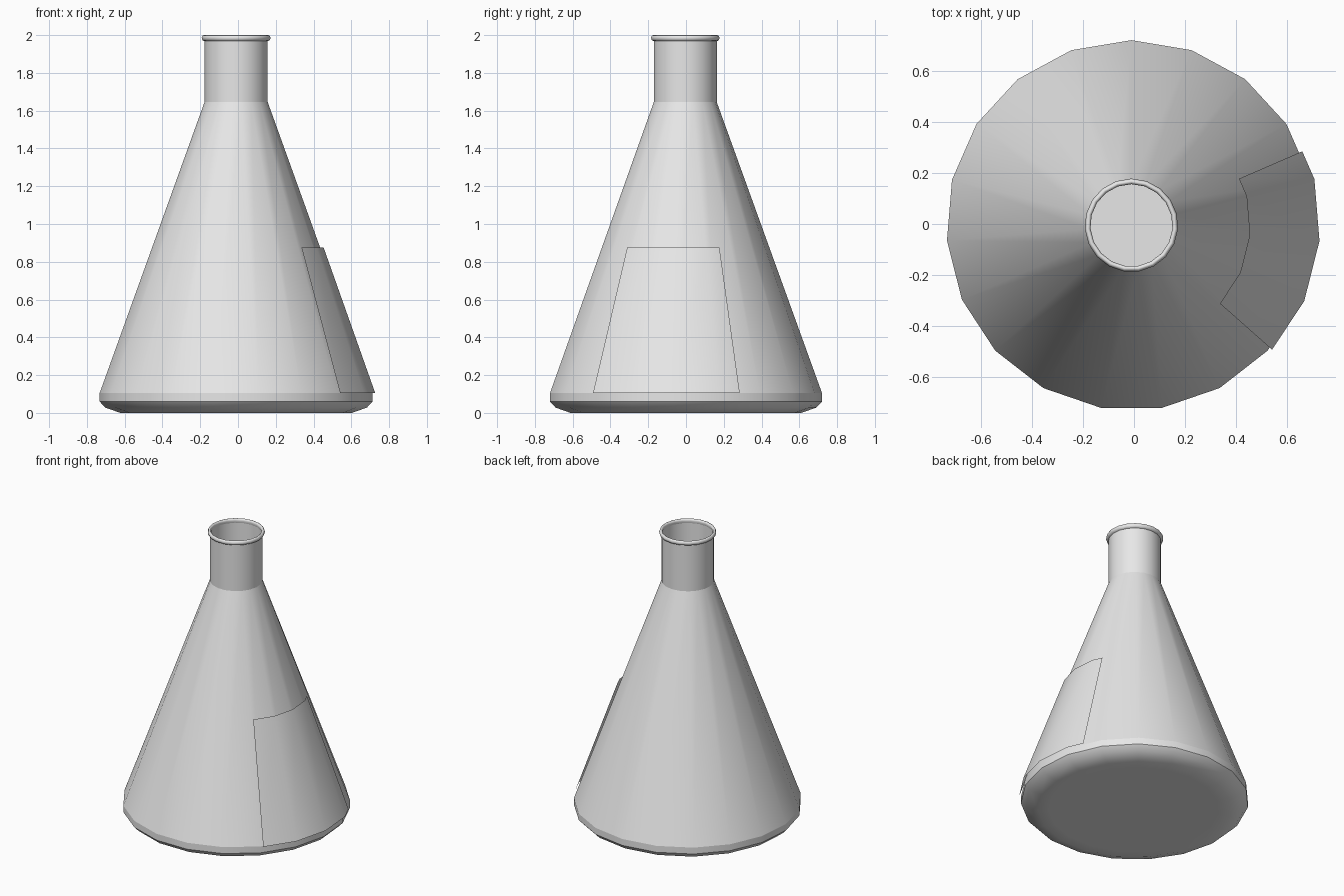
import bpy
import bmesh
import math

if "Cube" in bpy.data.objects:
    bpy.data.objects.remove(bpy.data.objects["Cube"])

SIDES = 19                     # low-poly round cross-section
STEP = 2 * math.pi / SIDES
CX, CY = -0.01, -0.005         # flask axis

grey = bpy.data.materials.new("light grey glass")
grey.diffuse_color = (0.8, 0.8, 0.8, 1)
grey.use_nodes = True
grey.node_tree.nodes["Principled BSDF"].inputs["Base Color"].default_value = grey.diffuse_color


def point(radius, angle, z):
    return (CX + radius * math.cos(angle), CY + radius * math.sin(angle), z)


def finish(name, bm):
    for f in bm.faces:
        f.smooth = True
    mesh = bpy.data.meshes.new(name)
    bm.to_mesh(mesh)
    bm.free()
    mesh.materials.append(grey)
    obj = bpy.data.objects.new(name, mesh)
    bpy.context.collection.objects.link(obj)
    return obj


def lathe(name, profile, floor=False):
    """Spin (radius, z, sharp) rings around the flask axis."""
    bm = bmesh.new()
    rings = [[bm.verts.new(point(r, math.pi / 2 + k * STEP, z)) for k in range(SIDES)]
             for r, z, _ in profile]
    for a, b in zip(rings, rings[1:]):
        for k in range(SIDES):
            n = (k + 1) % SIDES
            bm.faces.new((a[k], a[n], b[n], b[k]))
    if floor:
        bm.faces.new(rings[0][::-1])
    for ring, (_, _, sharp) in zip(rings, profile):
        if sharp:
            for k in range(SIDES):
                bm.edges.get((ring[k], ring[(k + 1) % SIDES])).smooth = False
    return finish(name, bm)


# Flask body: rounded base, short vertical band, cone and open neck
lathe("flask_body", [
    (0.54, 0.0, False), (0.615, 0.0, False), (0.695, 0.028, False),
    (0.725, 0.06, True), (0.725, 0.105, True),
    (0.168, 1.645, True), (0.168, 1.97, False)], floor=True)

# Rolled lip around the mouth
lathe("mouth_lip", [
    (0.168, 1.968, False), (0.178, 1.972, False), (0.183, 1.985, False),
    (0.178, 1.997, False), (0.171, 2.0, False), (0.164, 1.996, False),
    (0.161, 1.986, False), (0.166, 1.97, False)])

# Label: thin sheet following the cone facets on the +x side
bm = bmesh.new()
corner = [math.pi / 2 - k * STEP for k in (4, 5, 6)]
chord = math.cos(STEP / 2)
spots = [(math.radians(23.4), chord)] + [(a, 1) for a in corner] + [(math.radians(-41.5), 0.995)]
low = [bm.verts.new(point(0.739 * s, a, 0.105)) for a, s in spots]
high = [bm.verts.new(point(0.465 * s, a, 0.875)) for a, s in spots]
for i in range(len(spots) - 1):
    bm.faces.new((low[i + 1], low[i], high[i], high[i + 1]))
finish("label", bm)
